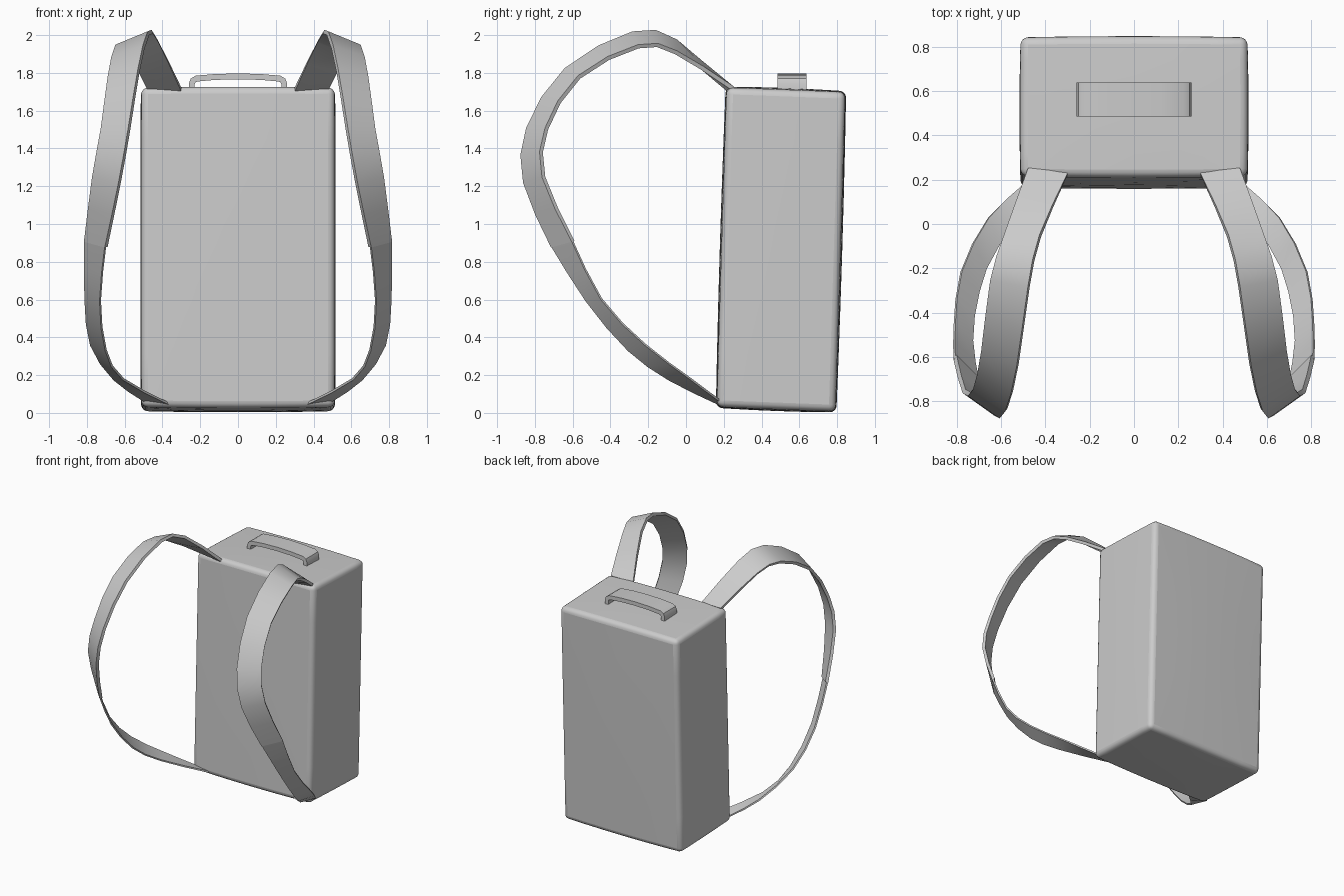
import bpy, bmesh, math
from mathutils import Vector

cube = bpy.data.objects.get("Cube")
if cube:
    bpy.data.objects.remove(cube, do_unlink=True)

grey = bpy.data.materials.new("plain grey")
grey.use_nodes = True
color = (0.6, 0.6, 0.6, 1)
grey.diffuse_color = color
grey.node_tree.nodes["Principled BSDF"].inputs["Base Color"].default_value = color


def finish(name, bm, angle=35):
    """Turn a bmesh into a smooth shaded object."""
    bmesh.ops.recalc_face_normals(bm, faces=bm.faces)
    mesh = bpy.data.meshes.new(name)
    bm.to_mesh(mesh)
    bm.free()
    mesh.materials.append(grey)
    obj = bpy.data.objects.new(name, mesh)
    bpy.context.scene.collection.objects.link(obj)
    bpy.ops.object.select_all(action='DESELECT')
    obj.select_set(True)
    bpy.context.view_layer.objects.active = obj
    bpy.ops.object.shade_smooth_by_angle(angle=math.radians(angle))
    return obj


def spline(points, steps):
    """Smooth curve through the given points."""
    p = [Vector(q) for q in points]
    p = [2 * p[0] - p[1]] + p + [2 * p[-1] - p[-2]]
    out = []
    for i in range(1, len(p) - 2):
        a, b, c, d = p[i - 1:i + 3]
        for s in range(steps):
            t = s / steps
            out.append(0.5 * (2 * b + (c - a) * t + (2 * a - 5 * b + 4 * c - d) * t * t
                              + (3 * b - a - 3 * c + d) * t ** 3))
    return out + [p[-2]]


def ribbon(name, inner, outer, side, thickness, inset=0.0):
    """Flat band between two edge curves, thickened toward the inside of the loop."""
    a, b = spline(inner, 2), spline(outer, 2)
    bm = bmesh.new()
    rings = []
    for i in range(len(a)):
        j, k = max(i - 1, 0), min(i + 1, len(a) - 1)
        along = (a[k] + b[k]) - (a[j] + b[j])
        normal = along.cross(b[i] - a[i]).normalized()
        corners = [a[i] + normal * inset, b[i] + normal * inset,
                   b[i] + normal * (inset + thickness), a[i] + normal * (inset + thickness)]
        rings.append([bm.verts.new((v.x * side, v.y, v.z)) for v in corners])
    for r, s in zip(rings, rings[1:]):
        for n in range(4):
            m = (n + 1) % 4
            bm.faces.new((r[n], r[m], s[m], s[n]))
    bm.faces.new(rings[0])
    bm.faces.new(rings[-1])
    return finish(name, bm)


# Body: gently bulging, slightly leaning box with rounded edges
bm = bmesh.new()
bmesh.ops.create_cube(bm, size=2)
bmesh.ops.subdivide_edges(bm, edges=bm.edges[:], cuts=5, use_grid_fill=True)
for v in bm.verts:
    x, y, z = v.co
    bulge = [0.01 * (1 - p * p) * (1 - q * q * 0.5) for p, q in ((y, z), (x, z), (x, y))]
    px = x * (0.512 + 0.5 * bulge[0])
    py = y * (0.314 + bulge[1])
    pz = z * (0.845 + bulge[2])
    v.co = (px, py + 0.503 + 0.026 * z, pz + 0.865 - 0.012 * y)
body = finish("pack_body", bm)
bevel = body.modifiers.new("rounded edges", 'BEVEL')
bevel.width = 0.035
bevel.segments = 4
bevel.limit_method = 'ANGLE'
bevel.angle_limit = math.radians(40)
body.modifiers.move(len(body.modifiers) - 1, 0)

# Carry handle: arched strip with rounded shoulders and two feet
half = [(0.26, 1.7), (0.26, 1.745), (0.25, 1.77), (0.225, 1.785), (0.12, 1.794)]
half_in = [(0.23, 1.7), (0.23, 1.74), (0.225, 1.75), (0.21, 1.755), (0.12, 1.763)]
over = half + [(0, 1.797)] + [(-x, z) for x, z in reversed(half)]
under = half_in + [(0, 1.766)] + [(-x, z) for x, z in reversed(half_in)]
bm = bmesh.new()
rings = [[bm.verts.new((p[0], y, p[1])) for p, y in
          ((o, 0.485), (o, 0.638), (u, 0.638), (u, 0.485))] for o, u in zip(over, under)]
for r, s in zip(rings, rings[1:]):
    for n in range(4):
        m = (n + 1) % 4
        bm.faces.new((r[n], r[m], s[m], s[n]))
bm.faces.new(rings[0])
bm.faces.new(rings[-1])
finish("carry_handle", bm)

# Shoulder straps: wide padded upper band and a thinner lower band on each side
upper_in = [(0.3, 0.22, 1.7), (0.42, -0.06, 1.96), (0.47, -0.28, 2), (0.52, -0.63, 1.81),
            (0.57, -0.83, 1.5), (0.62, -0.845, 1.22), (0.69, -0.7, 0.88)]
upper_out = [(0.48, 0.24, 1.71), (0.58, -0.06, 1.9), (0.64, -0.25, 1.93), (0.68, -0.56, 1.77),
             (0.715, -0.73, 1.5), (0.76, -0.745, 1.25), (0.8, -0.59, 0.91)]
lower_in = [(0.69, -0.71, 0.9), (0.72, -0.52, 0.6), (0.69, -0.3, 0.34),
            (0.6, -0.09, 0.19), (0.36, 0.18, 0.06)]
lower_out = [(0.8, -0.6, 0.93), (0.8, -0.44, 0.61), (0.77, -0.21, 0.37),
             (0.65, 0.03, 0.19), (0.5, 0.18, 0.08)]
for side, label in ((1, "left"), (-1, "right")):
    ribbon(label + "_upper_strap", upper_in, upper_out, side, 0.022)
    ribbon(label + "_lower_strap", lower_in, lower_out, side, 0.012, 0.008)
